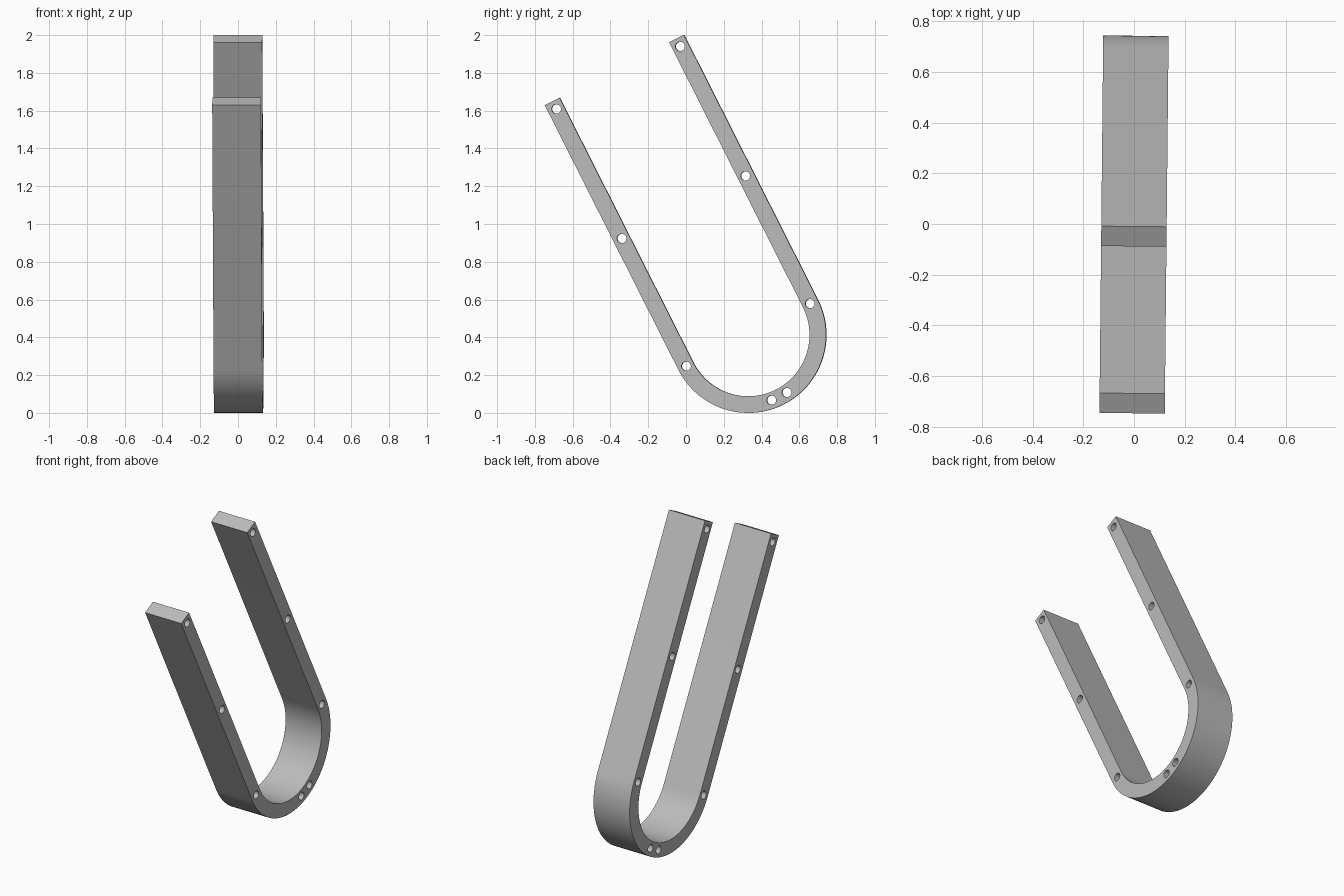
import bpy, bmesh
from math import sin, cos, pi, radians
from mathutils import Matrix, Vector

cube = bpy.data.objects.get("Cube")
if cube:
    bpy.data.objects.remove(cube, do_unlink=True)

OUTER, INNER, MID = 0.413, 0.325, 0.367   # bend radii
ARM = 1.571                               # straight arm length
HALF_WIDTH = 0.129
HOLE = 0.0245
TILT, YAW = radians(26.8), radians(-0.58)
CENTRE = Vector((0, 0.33, OUTER))


def polar(r, a, c=(0, 0)):
    return (c[0] + r * cos(a), c[1] + r * sin(a))


def arc(r, start, end, steps, c=(0, 0)):
    return [polar(r, start + (end - start) * i / steps, c) for i in range(steps + 1)]


# U-shaped outline, arms pointing along +Y of the profile
outline = [(OUTER, ARM), (INNER, ARM)]
outline += arc(INNER, 0, -pi, 64)
outline += [(-INNER, ARM), (-OUTER, ARM)]
outline += arc(OUTER, -pi, 0, 64)

# Pin holes: three along each arm, a pair at the bottom of the bend
centres = [(side * MID, y) for side in (-1, 1) for y in (0, 0.757, 1.525)]
centres += [polar(MID, -pi / 2 + side * radians(7.1)) for side in (-1, 1)]
loops = [outline] + [arc(HOLE, 0, 2 * pi, 24, c)[:-1] for c in centres]

# Filled profile extruded to the strip width
curve = bpy.data.curves.new("strip_profile", 'CURVE')
curve.dimensions = '2D'
curve.fill_mode = 'BOTH'
curve.extrude = HALF_WIDTH
for pts in loops:
    spline = curve.splines.new('POLY')
    spline.points.add(len(pts) - 1)
    for p, (x, y) in zip(spline.points, pts):
        p.co = (x, y, 0, 1)
    spline.use_cyclic_u = True
helper = bpy.data.objects.new("strip_profile", curve)
bpy.context.collection.objects.link(helper)
bpy.context.view_layer.update()
mesh = bpy.data.meshes.new_from_object(
    helper.evaluated_get(bpy.context.evaluated_depsgraph_get()))
bpy.data.objects.remove(helper, do_unlink=True)

# Stand the profile up, lean it forward and turn it slightly
stand = Matrix(((0, 0, 1), (1, 0, 0), (0, 1, 0))).to_4x4()
place = (Matrix.Rotation(YAW, 4, 'Z') @ Matrix.Translation(CENTRE)
         @ Matrix.Rotation(TILT, 4, 'X') @ stand)
bm = bmesh.new()
bm.from_mesh(mesh)
bmesh.ops.remove_doubles(bm, verts=bm.verts, dist=0.0001)
bmesh.ops.transform(bm, matrix=place, verts=bm.verts)
bmesh.ops.recalc_face_normals(bm, faces=bm.faces)
bm.to_mesh(mesh)
bm.free()

# Single grey material
grey = bpy.data.materials.new("plain_grey")
grey.use_nodes = True
colour = (0.5, 0.5, 0.5, 1)
grey.diffuse_color = colour
grey.node_tree.nodes["Principled BSDF"].inputs["Base Color"].default_value = colour
mesh.materials.clear()
mesh.materials.append(grey)

bracket = bpy.data.objects.new("u_bracket", mesh)
bpy.context.collection.objects.link(bracket)
bpy.ops.object.select_all(action='DESELECT')
bracket.select_set(True)
bpy.context.view_layer.objects.active = bracket
bpy.ops.object.shade_smooth_by_angle(angle=radians(30))
